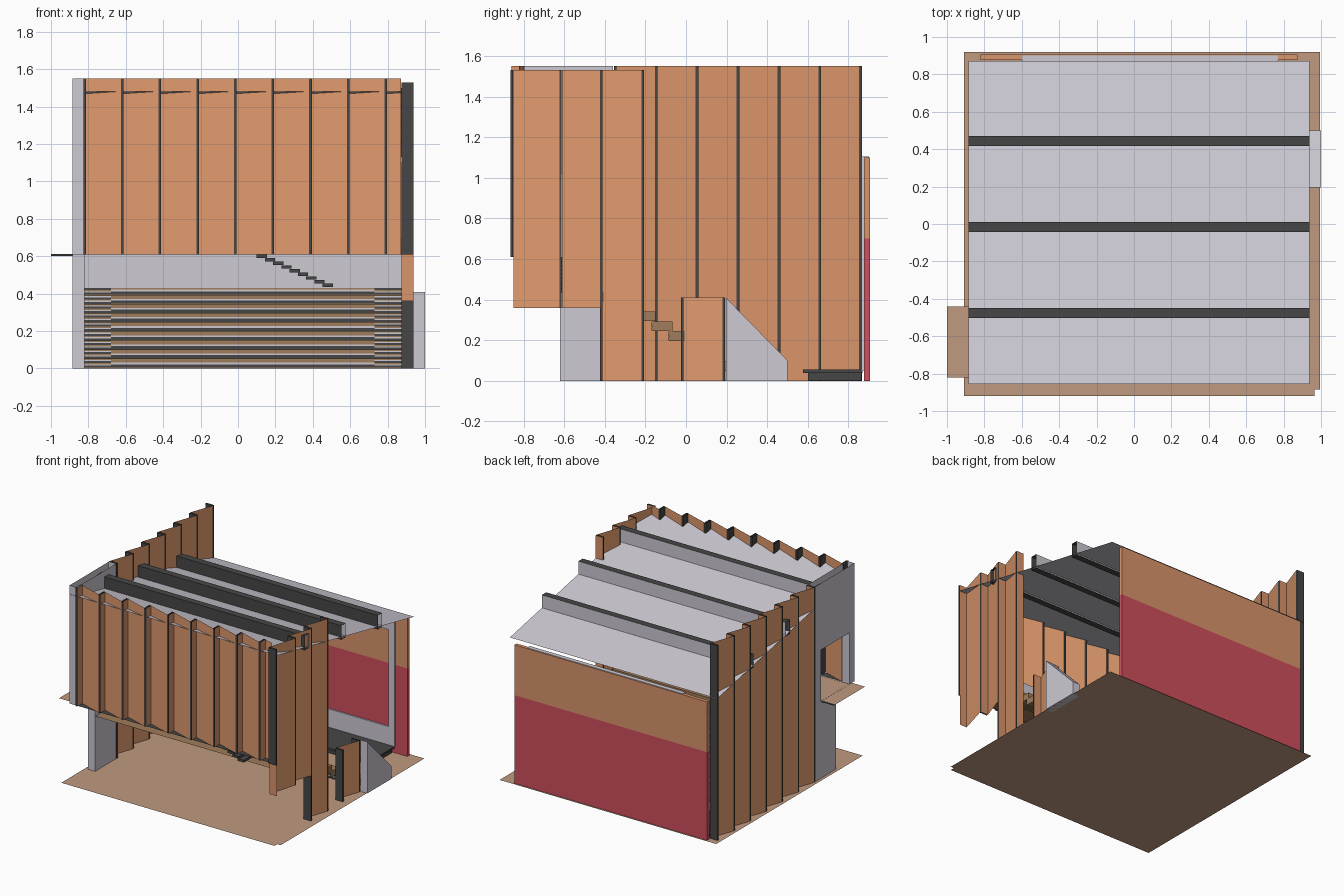
import bpy, bmesh

if "Cube" in bpy.data.objects:
    bpy.data.objects.remove(bpy.data.objects["Cube"])


def material(name, r, g, b):
    m = bpy.data.materials.new(name)
    m.diffuse_color = (*[(c / 255) ** 2.2 for c in (r, g, b)], 1)
    m.use_nodes = True
    m.node_tree.nodes["Principled BSDF"].inputs["Base Color"].default_value = m.diffuse_color
    return m


ORANGE = material("orange_panel", 216, 147, 106)
BRIGHT = material("bright_orange_panel", 225, 154, 110)
DARK = material("dark_timber", 72, 72, 72)
GREY = material("pale_grey", 204, 201, 210)
RED = material("red_paint", 206, 80, 95)
EARTH = material("tan_floor", 191, 153, 127)
WOOD = material("brown_wood", 158, 124, 92)


def mesh_object(name, bm, mat):
    me = bpy.data.meshes.new(name)
    bm.to_mesh(me)
    bm.free()
    me.materials.append(mat)
    ob = bpy.data.objects.new(name, me)
    bpy.context.collection.objects.link(ob)
    return ob


def box(name, x, y, z, mat, open_axis=None):
    """Box between pairs of limits; open_axis leaves the two end caps off."""
    bm = bmesh.new()
    bmesh.ops.create_cube(bm, size=1)
    for v in bm.verts:
        v.co = [lim[0] if c < 0 else lim[1] for c, lim in zip(v.co, (x, y, z))]
    if open_axis is not None:
        bm.normal_update()
        ends = [f for f in bm.faces if abs(f.normal[open_axis]) > 0.9]
        bmesh.ops.delete(bm, geom=ends, context='FACES')
    return mesh_object(name, bm, mat)


def sheet(name, points, mat):
    """Single flat face."""
    bm = bmesh.new()
    bm.faces.new([bm.verts.new(p) for p in points])
    return mesh_object(name, bm, mat)


def upright(name, a, b, z, mat):
    """Vertical sheet standing on the plan line from a to b."""
    return sheet(name, [(*a, z[0]), (*b, z[0]), (*b, z[1]), (*a, z[1])], mat)


def level(name, z, x, y, mat):
    return sheet(name, [(x[0], y[0], z), (x[1], y[0], z), (x[1], y[1], z), (x[0], y[1], z)], mat)


S = 0.014  # stud thickness

# ground, with its small notch at the front right corner
sheet("ground", [(-0.91, -0.92, 0), (0.965, -0.92, 0), (0.965, -0.885, 0),
                 (0.995, -0.885, 0), (0.995, 0.92, 0), (-0.91, 0.92, 0)], EARTH)

# front wall: raised, each panel slants from the inside of one stud to the outside of the next
FO, FI = -0.86, -0.795
for i in range(9):
    x = -0.82 + i * 0.2013
    box("front_stud", (x - S / 2, x + S / 2), (FO, FI), (0.61, 1.55), DARK, 2)
    upright("front_return", (x + S / 2 + 0.002, FO + 0.003), (x + S / 2 + 0.002, FI), (0.61, 1.55), ORANGE)
    x_end = min(x + 0.2013, 0.872)
    slant = (x_end - x) / 0.2013
    upright("front_panel", (x, FI), (x_end, FI + (FO - FI) * slant), (0.61, 1.55), BRIGHT)
level("front_bottom_rail", 0.61, (-0.82, 0.87), (-0.85, -0.795), DARK)

# left wall: full height pleated panels; orange returns behind dark studs
LO, LI = -0.885, -0.82
for i in range(7):
    y = -0.341 + i * 0.2013
    box("left_stud", (LO, LI), (y - S, y), (0, 1.55), DARK, 2)
    if i < 6:
        upright("left_return", (LO, y + 0.002), (LI, y + 0.002), (0, 1.55), ORANGE)
        upright("left_panel", (LO, y), (LI, y + 0.2013 - S), (0, 1.55), ORANGE)

# grey doorway wall at the left front
LX = (-0.885, -0.822)
box("door_wall_base", LX, (-0.62, -0.36), (0, 0.61), GREY, 2)
box("door_wall_header", LX, (-0.85, -0.36), (1.02, 1.55), GREY, 2)
box("door_jamb_front", LX, (-0.85, -0.79), (0.61, 1.02), GREY, 2)
box("door_jamb_rear", LX, (-0.43, -0.36), (0.61, 1.02), GREY, 2)
level("door_head", 1.02, LX, (-0.85, -0.36), GREY)

# entrance landing, inner walkway and lower floor at the foot of the stair
level("landing", 0.61, (-1.0, -0.885), (-0.82, -0.44), EARTH)
upright("landing_edge", (-1.0, -0.44), (-0.885, -0.44), (0.602, 0.612), DARK)
level("walkway", 0.611, (-0.885, 0.1), (-0.79, -0.44), EARTH)
level("lower_floor", 0.438, (-0.82, 0.87), (-0.62, -0.42), WOOD)
upright("walkway_back", (-0.82, -0.42), (0.88, -0.42), (0.43, 0.61), GREY)

# stair going down to the right
for i in range(9):
    x = 0.1 + i * 0.044
    box("stair_step", (x, x + 0.055), (-0.65, -0.45), (0.592 - i * 0.0195, 0.61 - i * 0.0195), DARK)

# right wall: pleated panels, two raised, stud in front of each return
RX = (0.873, 0.938)
for y0, y1, z0, zs in ((-0.85, -0.61, 0.36, 0.61), (-0.61, -0.41, 0.36, 0.36), (-0.41, -0.205, 0, 0)):
    box("right_stud", RX, (y0 - S, y0 - 0.002), (zs, 1.53), DARK, 2)
    upright("right_return", (RX[0], y0), (RX[1], y0), (z0, 1.53), ORANGE)
    upright("right_panel", (RX[0], y0), (RX[1], y1 - S), (z0, 1.53), BRIGHT)
box("right_end_stud", RX, (-0.205 - S, -0.207), (0, 1.53), DARK, 2)
upright("right_end_return", (RX[0], -0.205), (RX[1], -0.205), (0, 1.53), ORANGE)

# low entry panel and sloped cheek wall
upright("low_panel", (RX[0], -0.012), (RX[1], 0.18), (0, 0.41), BRIGHT)
for y in (-0.01, 0.193):
    box("low_stud", RX, (y - S, y - 0.002), (0, 0.41), DARK, 2)
    upright("low_return", (RX[0], y), (RX[1], y), (0, 0.41), ORANGE)
cheek = bmesh.new()
profile = [(0.196, 0), (0.5, 0), (0.5, 0.1), (0.196, 0.41)]
face = cheek.faces.new([cheek.verts.new((0.938, y, z)) for y, z in profile])
ext = bmesh.ops.extrude_face_region(cheek, geom=[face], use_keep_orig=True)
for v in ext["geom"]:
    if isinstance(v, bmesh.types.BMVert):
        v.co.x = 1.0
bmesh.ops.recalc_face_normals(cheek, faces=cheek.faces)
mesh_object("cheek_wall", cheek, GREY)

# back wall: red below, orange above
BX, BY = (-0.82, 0.875), (0.877, 0.905)
box("back_wall_lower", BX, BY, (0, 0.7), RED, 2)
box("back_wall_upper", BX, BY, (0.7, 1.1), ORANGE)

# grey frame on the inside of the back wall
FY = (0.865, 0.9)
box("frame_top", (-0.6, 0.77), FY, (0.97, 1.104), GREY)
box("frame_bottom", (-0.6, 0.77), FY, (0.05, 0.2), GREY)
box("frame_left", (-0.6, -0.55), FY, (0.2, 0.97), GREY)
box("frame_right", (0.72, 0.77), FY, (0.2, 0.97), GREY)

# low stage in front of the back wall
box("stage_base", (-0.8, 0.75), (0.6, 0.865), (0.002, 0.04), DARK)
box("stage_top", (-0.82, 0.77), (0.575, 0.868), (0.04, 0.055), DARK)


# sloping roof sheet with three cross beams
def roof_z(y):
    return 1.48 - (y + 0.85) * 0.35 / 1.72


X0, X1 = -0.885, 0.938
sheet("roof", [(X0, -0.855, roof_z(-0.855)), (X1, -0.855, roof_z(-0.855)),
               (X1, 0.872, roof_z(0.872)), (X0, 0.872, roof_z(0.872))], GREY)
for y in (-0.475, -0.015, 0.443):
    z = roof_z(y)
    beam = box("roof_beam", (X0, X1), (y - 0.027, y + 0.027), (z - 0.015, z + 0.097), DARK, 0)
    beam.data.materials.append(GREY)
    for p in beam.data.polygons:  # the rear side is grey
        if p.center.y > y + 0.02:
            p.material_index = 1

# nine stepped seating rows, with half steps in both side aisles
for i in range(9):
    z, y = i * 0.0488 + 0.001, 0.3 - i * 0.084
    f = y - 0.047
    box("row_seat", (-0.68, 0.73), (f, y + 0.053), (z, z + 0.0485), WOOD)
    box("row_riser", (-0.68, 0.73), (f - 0.003, f), (z + 0.004, z + 0.021), DARK)
    box("row_trim", (-0.68, 0.73), (f - 0.004, f), (z + 0.021, z + 0.03), GREY)
    for ax in ((-0.83, -0.68), (0.73, 0.875)):
        box("aisle_step", ax, (f, y + 0.053), (z, z + 0.0485), WOOD)
        for dz in (0.003, 0.027):
            box("aisle_riser", ax, (f - 0.003, f), (z + dz, z + dz + 0.011), DARK)
            box("aisle_trim", ax, (f - 0.004, f), (z + dz + 0.011, z + dz + 0.017), GREY)
